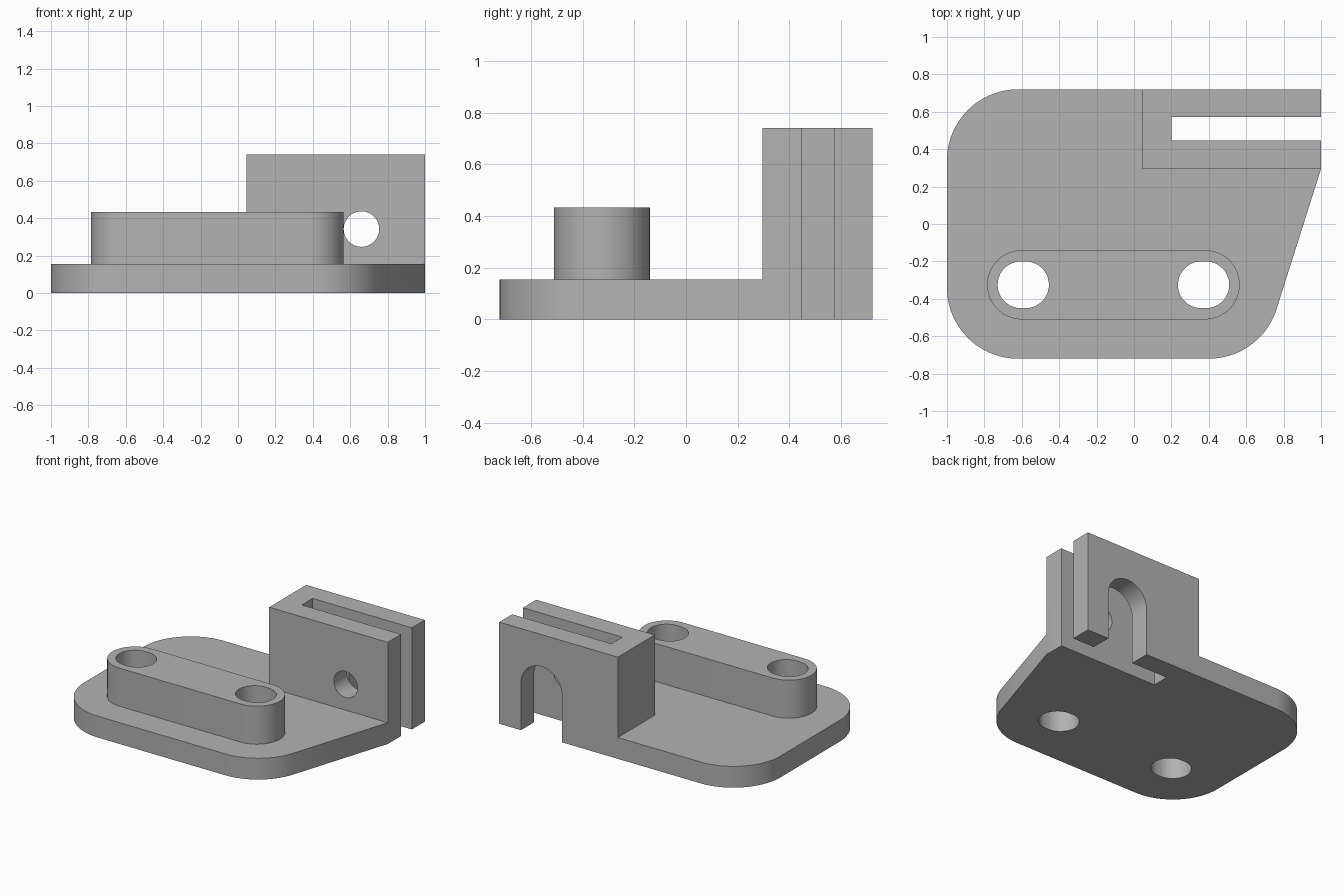
import bpy, bmesh, math

cube = bpy.data.objects.get("Cube")
if cube:
    bpy.data.objects.remove(cube, do_unlink=True)

grey = bpy.data.materials.new("machined grey")
grey.use_nodes = True
colour = (0.45, 0.45, 0.45, 1)
grey.diffuse_color = colour
grey.node_tree.nodes["Principled BSDF"].inputs["Base Color"].default_value = colour


def arc(cx, cy, r, start, end, steps=24):
    """Points along an arc, angles in degrees."""
    angles = [math.radians(start + (end - start) * i / steps) for i in range(steps + 1)]
    return [(cx + r * math.cos(a), cy + r * math.sin(a)) for a in angles]


def stadium(cx, cy, half, r):
    return arc(cx + half, cy, r, -90, 90, 32) + arc(cx - half, cy, r, 90, 270, 32)


def rect(x0, x1, y0, y1):
    return [(x0, y0), (x1, y0), (x1, y1), (x0, y1)]


def prism(name, outline, low, high, along_y=False):
    """Extrude an outline along z, or an (x, z) outline along y."""
    bm = bmesh.new()
    place = (lambda a, b: (a, low, b)) if along_y else (lambda a, b: (a, b, low))
    face = bm.faces.new([bm.verts.new(place(a, b)) for a, b in outline])
    top = bmesh.ops.extrude_face_region(bm, geom=[face])["geom"]
    move = (0, high - low, 0) if along_y else (0, 0, high - low)
    bmesh.ops.translate(bm, vec=move, verts=[v for v in top if isinstance(v, bmesh.types.BMVert)])
    bmesh.ops.recalc_face_normals(bm, faces=bm.faces)
    mesh = bpy.data.meshes.new(name)
    bm.to_mesh(mesh)
    bm.free()
    mesh.materials.append(grey)
    obj = bpy.data.objects.new(name, mesh)
    bpy.context.collection.objects.link(obj)
    return obj


def combine(target, tool, operation):
    mod = target.modifiers.new(operation.title(), "BOOLEAN")
    mod.operation, mod.solver, mod.object = operation, "EXACT", tool
    bpy.context.view_layer.objects.active = target
    bpy.ops.object.modifier_apply(modifier=mod.name)
    bpy.data.objects.remove(tool, do_unlink=True)


PLATE_TOP, BOSS_TOP, WALL_TOP = 0.155, 0.432, 0.74
CORNER = 0.38
BOSS_X, BOSS_Y, HOLE_STEP = -0.11, -0.325, 0.482
PIN_X, PIN_Z = 0.66, 0.342

# Base plate with three rounded corners and a slanted right edge
outline = (arc(0.4, -0.34, CORNER, -90, -17.7)
           + [(1, 0.295), (1, 0.72)]
           + arc(-0.62, 0.34, CORNER, 90, 180)
           + arc(-0.62, -0.34, CORNER, 180, 270))
bracket = prism("mounting_bracket", outline, 0, PLATE_TOP)

# Raised boss and clamp block
combine(bracket, prism("boss", stadium(BOSS_X, BOSS_Y, 0.49, 0.185), 0.1, BOSS_TOP), "UNION")
combine(bracket, prism("clamp_block", rect(0.045, 1, 0.295, 0.72), 0, WALL_TOP), "UNION")

# Two slightly elongated bolt holes
for side in (-1, 1):
    hole = stadium(BOSS_X + side * HOLE_STEP, BOSS_Y, 0.012, 0.125)
    combine(bracket, prism("bolt_hole", hole, -0.1, 1), "DIFFERENCE")

# Slot splitting the block, pin hole in front, open-bottomed arch behind
combine(bracket, prism("slot", rect(0.2, 1.1, 0.447, 0.572), -0.1, 1), "DIFFERENCE")
pin = arc(PIN_X, PIN_Z, 0.095, 0, 360, 48)[:-1]
combine(bracket, prism("pin_hole", pin, 0.2, 0.5, True), "DIFFERENCE")
arch = arc(PIN_X, PIN_Z, 0.165, 0, 180, 32) + [(PIN_X - 0.165, -0.1), (PIN_X + 0.165, -0.1)]
combine(bracket, prism("arch", arch, 0.5, 0.8, True), "DIFFERENCE")

# Merge coplanar faces and smooth the rounded walls
bm = bmesh.new()
bm.from_mesh(bracket.data)
bmesh.ops.remove_doubles(bm, verts=bm.verts, dist=0.0001)
bmesh.ops.dissolve_limit(bm, angle_limit=0.005, verts=bm.verts, edges=bm.edges)
bm.to_mesh(bracket.data)
bm.free()
bpy.ops.object.select_all(action="DESELECT")
bracket.select_set(True)
bpy.context.view_layer.objects.active = bracket
bpy.ops.object.shade_smooth_by_angle(angle=math.radians(30))
